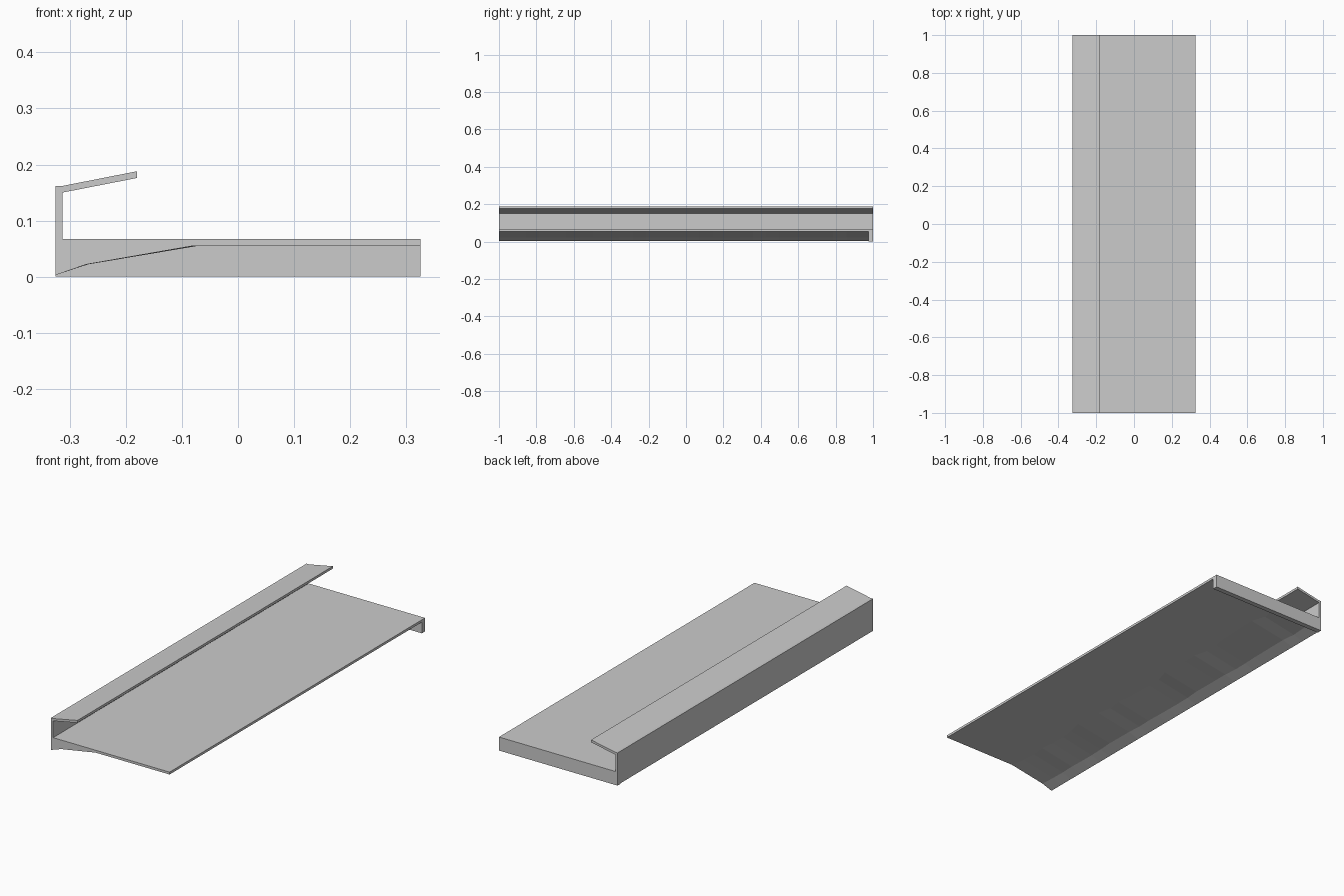
import bpy, bmesh, random

if "Cube" in bpy.data.objects:
    bpy.data.objects.remove(bpy.data.objects["Cube"])

random.seed(4)
HW, T = 0.325, 0.012      # half width, sheet thickness
TOP, BOT = 0.067, 0.055   # shelf top and underside


def finish(name, bm):
    bmesh.ops.recalc_face_normals(bm, faces=bm.faces)
    mesh = bpy.data.meshes.new(name)
    bm.to_mesh(mesh)
    bm.free()
    obj = bpy.data.objects.new(name, mesh)
    bpy.context.collection.objects.link(obj)
    return obj


def loft(name, sections):
    """Join (y, profile) sections into a closed solid."""
    bm = bmesh.new()
    rings = [[bm.verts.new((x, y, z)) for x, z in prof] for y, prof in sections]
    n = len(rings[0])
    for a, b in zip(rings, rings[1:]):
        for i in range(n):
            j = (i + 1) % n
            bm.faces.new((a[i], a[j], b[j], b[i]))
    bm.faces.new(rings[0])
    bm.faces.new(rings[-1])
    return finish(name, bm)


# Shelf slab whose underside thickens, slightly unevenly, towards the back wall
STEPS = 28
sections = []
for k in range(STEPS + 1):
    y = -1 + 2 * k / STEPS
    j = 0 if k in (0, STEPS) else random.uniform(-0.02, 0.01)
    sections.append((y, [(-HW, TOP), (-HW, 0.003), (-0.27 + j * 0.3, 0.022),
                         (-0.08 + j, BOT), (HW, BOT), (HW, TOP)]))
loft("shelf_slab", sections)

# Back wall with outward sloping lip
lip = [(-HW, TOP), (-HW + T, TOP), (-HW + T, 0.150), (-0.18, 0.176),
       (-0.18, 0.188), (-0.312, 0.162), (-HW, 0.162)]
loft("wall_and_lip", [(-1, lip), (1, lip)])

# End panel closing the far side under the shelf
panel = [(-HW, 0), (HW, 0), (HW, TOP), (-HW, TOP)]
loft("end_panel", [(0.975, panel), (1, panel)])
